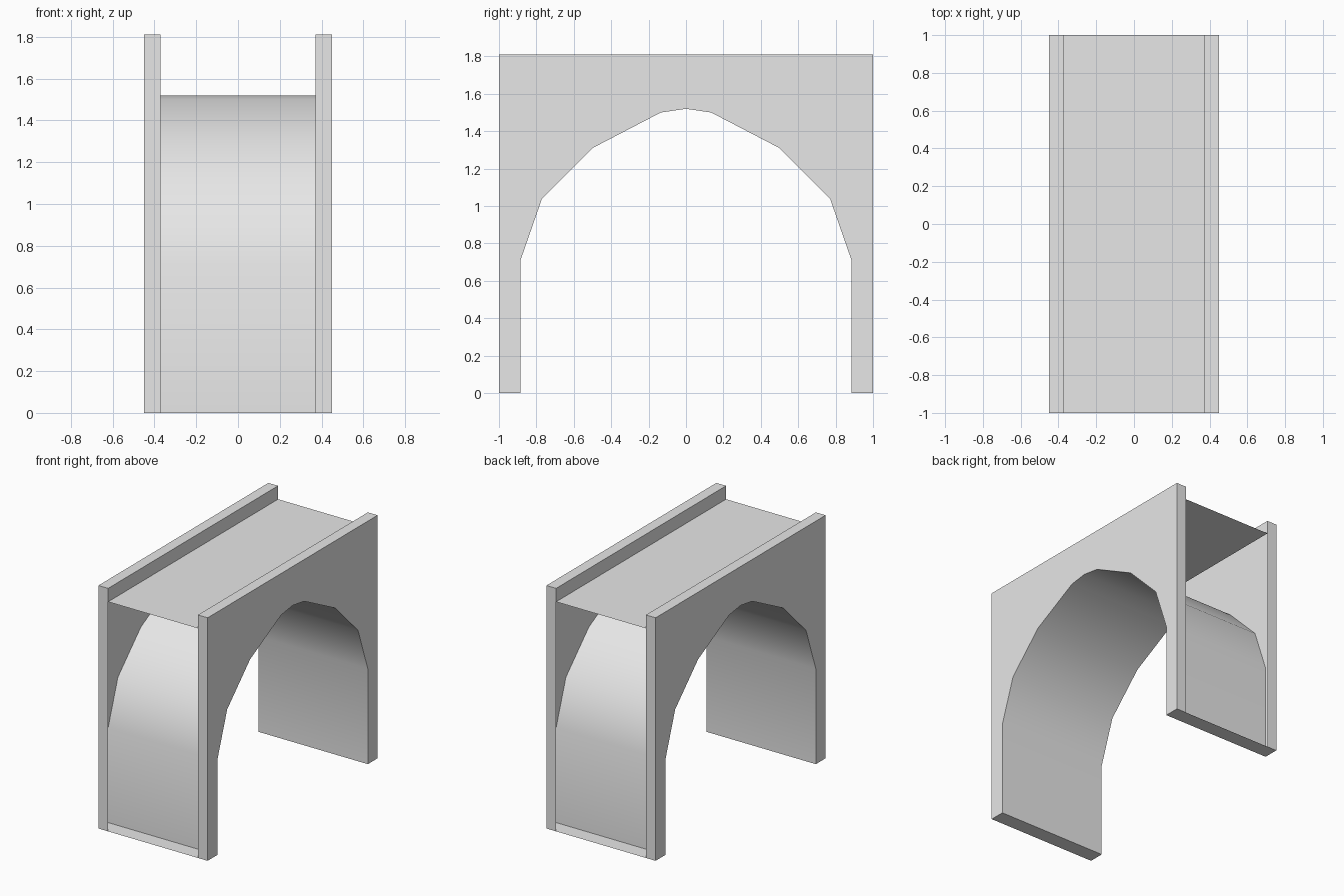
import bpy
import bmesh
from mathutils import Vector

cube = bpy.data.objects.get("Cube")
if cube:
    bpy.data.objects.remove(cube, do_unlink=True)

# Overall dimensions
HALF_W, INNER_W = 0.45, 0.37
HALF_L, HEIGHT, DECK_Z = 1.0, 1.81, 1.71

# Half of the arch opening, from the ground to just before the apex (y, z)
half_arch = [(0.885, 0), (0.885, 0.71), (0.77, 1.04), (0.5, 1.31), (0.135, 1.5)]
arch = [(-y, z) for y, z in half_arch] + [(0, 1.52)] + half_arch[::-1]

stone = bpy.data.materials.new("plain_grey")
stone.use_nodes = True
grey = (0.8, 0.8, 0.8, 1)
stone.diffuse_color = grey
stone.node_tree.nodes["Principled BSDF"].inputs["Base Color"].default_value = grey


def shell(name, panels, smooth=False):
    """Thin-sheet object from (points, facing direction) panels."""
    bm = bmesh.new()
    for points, facing in panels:
        face = bm.faces.new([bm.verts.new(p) for p in points])
        face.normal_update()
        if face.normal.dot(Vector(facing)) < 0:
            face.normal_flip()
        face.smooth = smooth
    bmesh.ops.remove_doubles(bm, verts=bm.verts, dist=0.0001)
    mesh = bpy.data.meshes.new(name)
    bm.to_mesh(mesh)
    bm.free()
    mesh.materials.append(stone)
    obj = bpy.data.objects.new(name, mesh)
    bpy.context.collection.objects.link(obj)
    return obj


def flat(x0, x1, y0, y1, z):
    return [(x0, y0, z), (x1, y0, z), (x1, y1, z), (x0, y1, z)]


def upright(x0, x1, y0, y1, z0, z1):
    return [(x0, y0, z0), (x1, y1, z0), (x1, y1, z1), (x0, y0, z1)]


# Side walls: pierced outer face, end strips, parapet cap and parapet inner face
for side, name in ((1, "left_wall"), (-1, "right_wall")):
    out, inn = side * HALF_W, side * INNER_W
    outline = [(-HALF_L, 0)] + arch + [(HALF_L, 0), (HALF_L, HEIGHT), (-HALF_L, HEIGHT)]
    panels = [
        ([(out, y, z) for y, z in outline], (side, 0, 0)),
        (flat(inn, out, -HALF_L, HALF_L, HEIGHT), (0, 0, 1)),
        (upright(inn, inn, -HALF_L, HALF_L, DECK_Z, HEIGHT), (-side, 0, 0)),
    ]
    for end in (-1, 1):
        y = end * HALF_L
        panels.append((upright(inn, out, y, y, 0, HEIGHT), (0, end, 0)))
    shell(name, panels)

# Deck between the parapets
shell("deck", [(flat(-INNER_W, INNER_W, -HALF_L, HALF_L, DECK_Z), (0, 0, 1))])

# Curved lining of the arch, facing into the opening
lining = []
for (y0, z0), (y1, z1) in zip(arch, arch[1:]):
    strip = [(-HALF_W, y0, z0), (HALF_W, y0, z0), (HALF_W, y1, z1), (-HALF_W, y1, z1)]
    lining.append((strip, (0, -(y0 + y1), -0.5)))
shell("arch_lining", lining, smooth=True)

# Foot plates under the legs
for end, name in ((-1, "front_foot"), (1, "back_foot")):
    plate = flat(-HALF_W, HALF_W, end * HALF_L, end * half_arch[0][0], 0)
    shell(name, [(plate, (0, 0, -1))])
